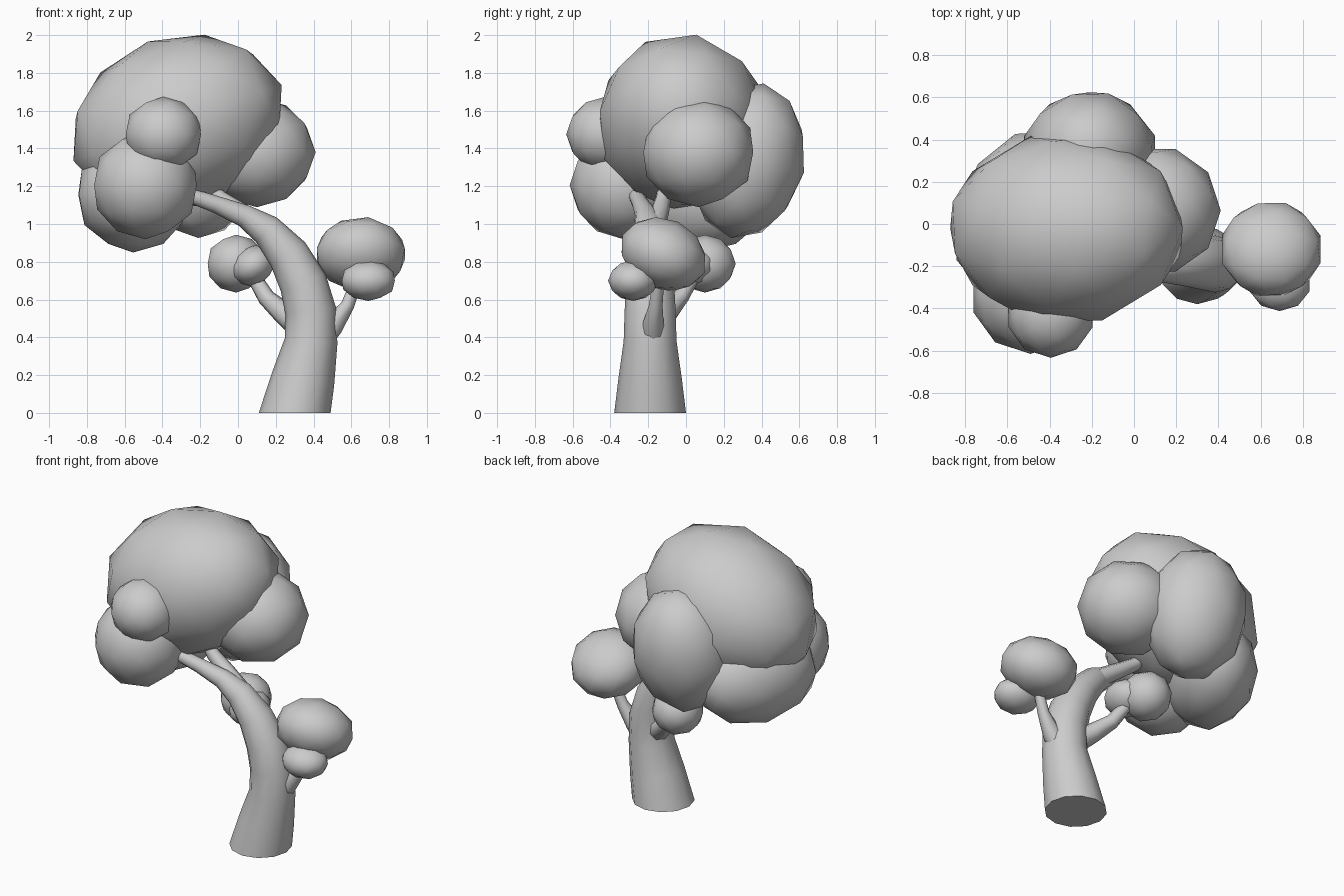
import bpy, bmesh, math
from mathutils import Vector, Matrix

if "Cube" in bpy.data.objects:
    bpy.data.objects.remove(bpy.data.objects["Cube"])


def finish(bm, name):
    bmesh.ops.recalc_face_normals(bm, faces=bm.faces)
    me = bpy.data.meshes.new(name)
    bm.to_mesh(me)
    bm.free()
    ob = bpy.data.objects.new(name, me)
    bpy.context.collection.objects.link(ob)
    bpy.context.view_layer.objects.active = ob
    bpy.ops.object.select_all(action='DESELECT')
    ob.select_set(True)
    bpy.ops.object.shade_smooth_by_angle(angle=math.radians(60))
    return ob


def blob(name, centre, radii, tilt=(0, 0, 0), spin=0):
    """Low-poly leaf clump: squashed, tilted icosphere."""
    bm = bmesh.new()
    bmesh.ops.create_icosphere(bm, subdivisions=2, radius=1.02,
                               matrix=Matrix.Rotation(math.radians(spin), 4, 'Z'))
    ob = finish(bm, name)
    ob.location, ob.scale = centre, radii
    ob.rotation_euler = [math.radians(a) for a in tilt]


def tube(name, pts, sides, flat_base=False):
    """Tapered limb through (x, y, z, radius) points."""
    bm = bmesh.new()
    P = [Vector(p[:3]) for p in pts]
    rings = []
    for i, p in enumerate(P):
        t = (P[min(i + 1, len(P) - 1)] - P[max(i - 1, 0)]).normalized()
        if i == 0 and flat_base:
            t = Vector((0, 0, 1))
        side = Vector((0, 1, 0))
        u = (side - t * side.dot(t)).normalized()
        v = t.cross(u)
        rings.append([bm.verts.new(p + pts[i][3] * (
            u * math.cos(2 * math.pi * k / sides) + v * math.sin(2 * math.pi * k / sides)))
            for k in range(sides)])
    for a, b in zip(rings, rings[1:]):
        for k in range(sides):
            n = (k + 1) % sides
            bm.faces.new((a[k], a[n], b[n], b[k]))
    bm.faces.new(rings[0])
    bm.faces.new(rings[-1])
    finish(bm, name)


# Trunk, bending over to the left, and its upper fork
tube("trunk", [(.30, -.19, 0, .19), (.345, -.19, .18, .168), (.387, -.19, .38, .14),
               (.385, -.19, .54, .135), (.345, -.19, .69, .127), (.265, -.19, .84, .11),
               (.15, -.195, .97, .085), (.03, -.21, 1.045, .06), (-.12, -.24, 1.105, .045),
               (-.28, -.27, 1.16, .038)], 12, True)
tube("upper_fork", [(.14, -.17, .98, .06), (.02, -.14, 1.06, .05),
                    (-.10, -.12, 1.14, .042), (-.20, -.10, 1.26, .035)], 8)

# Side twigs, starting inside the trunk
tube("right_twig", [(.40, -.18, .33, .06), (.50, -.175, .46, .058),
                    (.58, -.16, .57, .036), (.65, -.14, .75, .028)], 8)
tube("left_twig", [(.34, -.17, .46, .08), (.24, -.10, .53, .06),
                   (.15, -.03, .61, .046), (.06, .06, .76, .035)], 8)

# Main crown clumps
blob("crown_top", (-.32, -.02, 1.535), (.575, .45, .45), (0, -20, 0), 18)
blob("crown_right", (.10, .065, 1.38), (.305, .30, .285), (0, 0, 0), 18)
blob("crown_back", (-.21, .325, 1.335), (.32, .30, .41), (-12, 0, 0))
blob("crown_left", (-.555, .06, 1.155), (.27, .40, .30), (0, 0, -25))
blob("crown_front", (-.49, -.33, 1.205), (.28, .28, .28))
blob("crown_front_small", (-.395, -.425, 1.475), (.205, .205, .195))

# Small clumps on the twigs
blob("left_leaves", (-.01, .10, .79), (.155, .16, .15))
blob("left_leaves_small", (.08, .01, .78), (.12, .14, .10), (0, -30, 0))
blob("right_leaves", (.65, -.12, .84), (.24, .235, .185), (-25, 0, 0))
blob("right_leaves_small", (.69, -.28, .70), (.145, .13, .105))
